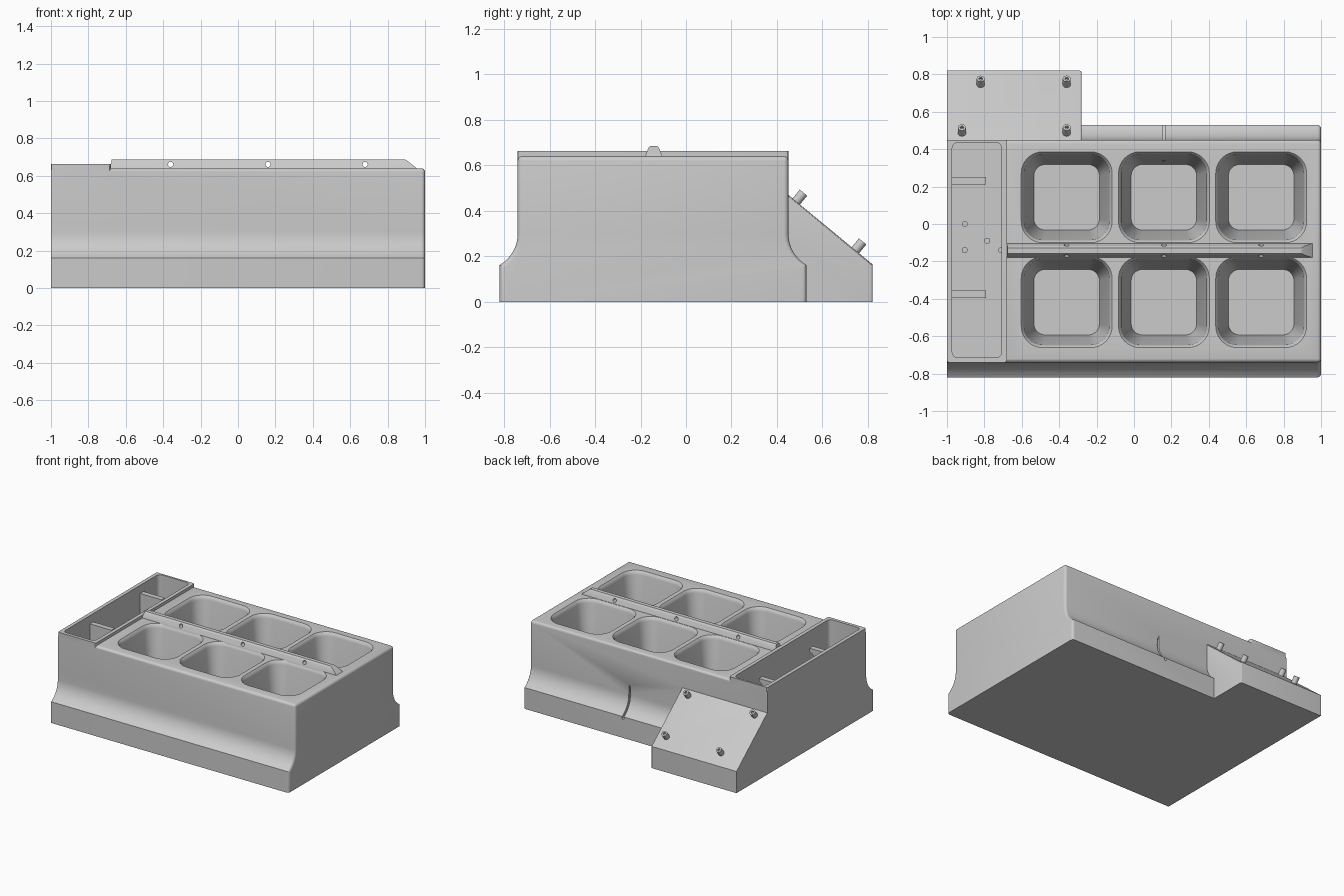
import bpy, bmesh, math
from mathutils import Vector, Matrix

if "Cube" in bpy.data.objects:
    bpy.data.objects.remove(bpy.data.objects["Cube"])

grey = bpy.data.materials.new("plain grey")
grey.diffuse_color = (0.6, 0.6, 0.6, 1)
grey.use_nodes = True
grey.node_tree.nodes["Principled BSDF"].inputs["Base Color"].default_value = grey.diffuse_color


def finish(name, bm):
    bmesh.ops.recalc_face_normals(bm, faces=bm.faces[:])
    me = bpy.data.meshes.new(name)
    bm.to_mesh(me)
    bm.free()
    me.materials.append(grey)
    ob = bpy.data.objects.new(name, me)
    bpy.context.collection.objects.link(ob)
    return ob


def loft(name, rings):
    """Solid through a list of equal-length point rings."""
    bm = bmesh.new()
    vs = [[bm.verts.new(p) for p in r] for r in rings]
    n = len(vs[0])
    for a, b in zip(vs, vs[1:]):
        for i in range(n):
            bm.faces.new((a[i], a[(i + 1) % n], b[(i + 1) % n], b[i]))
    bm.faces.new(vs[0])
    bm.faces.new(vs[-1])
    return finish(name, bm)


def prism_x(name, profile, x0, x1):
    return loft(name, [[(x, y, z) for y, z in profile] for x in (x0, x1)])


def rounded(cx, cy, hx, hy, r, z, seg=6):
    pts = []
    for k, (sx, sy) in enumerate(((1, 1), (-1, 1), (-1, -1), (1, -1))):
        for i in range(seg + 1):
            a = (k + i / seg) * math.pi / 2
            pts.append((cx + sx * (hx - r) + r * math.cos(a),
                        cy + sy * (hy - r) + r * math.sin(a), z))
    return pts


def cylinder(name, centre, axis, r, length, seg=20):
    bm = bmesh.new()
    rot = Vector(axis).to_track_quat('Z', 'Y').to_matrix().to_4x4()
    bmesh.ops.create_cone(bm, cap_ends=True, segments=seg, radius1=r, radius2=r,
                          depth=length, matrix=Matrix.Translation(centre) @ rot)
    return finish(name, bm)


def bevel(ob, rule, width, segments=4):
    """Round every edge whose two end points satisfy the rule."""
    bm = bmesh.new()
    bm.from_mesh(ob.data)
    edges = [e for e in bm.edges if rule(e.verts[0].co, e.verts[1].co)]
    bmesh.ops.bevel(bm, geom=edges, offset=width, segments=segments, profile=0.5,
                    affect='EDGES', clamp_overlap=True)
    bm.to_mesh(ob.data)
    bm.free()


def combine(ob, other, operation):
    bpy.context.view_layer.objects.active = ob
    mod = ob.modifiers.new("cut", 'BOOLEAN')
    mod.operation, mod.solver, mod.object = operation, 'EXACT', other
    bpy.ops.object.modifier_apply(modifier=mod.name)
    bpy.data.objects.remove(other)


# body with flared skirt on front and back
def flare(yc, sign):
    return [(yc + sign * 0.16 * math.cos(a), 0.30 - 0.16 * math.sin(a))
            for a in (math.radians(60 * i / 10) for i in range(11))]


profile = [(-0.82, 0)] + flare(-0.90, 1)[::-1] + [(-0.74, 0.64), (0.45, 0.64)] \
    + flare(0.61, -1) + [(0.53, 0)]
body = prism_x("planter_body", profile, -1, 1)
bevel(body, lambda a, b: (a.x > 0.99 and b.x > 0.99 and a.z + b.z > 0.01)
      or (a.z > 0.63 and b.z > 0.63 and abs(a.x - b.x) > 1), 0.02)

# rear control housing with sloped panel
housing = prism_x("rear_housing", [(0.40, 0), (0.82, 0), (0.82, 0.165), (0.45, 0.47),
                                   (0.40, 0.47)], -1, -0.28)
bevel(housing, lambda a, b: min(a.x, b.x) > -0.29 and min(a.y, b.y) > 0.44
      and a.z + b.z > 0.01, 0.01, 3)
combine(body, housing, 'UNION')

# raised rim of the side tank
rim = loft("tank_rim", [rounded(-0.84, -0.145, 0.16, 0.595, 0.012, z, 3)
                        for z in (0.35, 0.662)])
combine(body, rim, 'UNION')

# side tank cavity
tank = loft("tank_cutter", [rounded(-0.84, -0.14, 0.132, 0.575, 0.03, z, 4)
                            for z in (0.06, 0.75)])
combine(body, tank, 'DIFFERENCE')

# six tapered pots with rounded mouths
COLS = (-0.36, 0.16, 0.68)
for cx in COLS:
    for cy in (0.143, -0.418):
        levels = ((0.12, 0.175, 0.06), (0.612, 0.228, 0.1), (0.628, 0.232, 0.104),
                  (0.64, 0.243, 0.115), (0.66, 0.262, 0.13))
        pot = loft("pot_cutter", [rounded(cx, cy, h, h, r, z, 8) for z, h, r in levels])
        combine(body, pot, 'DIFFERENCE')

# curved cable groove on the back, and its hole in the pot
combine(body, cylinder("groove_cutter", (0.16, 0.61, 0.30), (1, 0, 0), 0.178, 0.014, 64),
        'DIFFERENCE')
combine(body, cylinder("hole_cutter", (0.16, 0.39, 0.30), (0, 1, 0), 0.01, 0.2, 12),
        'DIFFERENCE')

# central watering bar with drilled outlets
bar = loft("watering_bar", [
    [(-0.675 - 0.01 * (z < 0.67), y0, z), (x1, y0, z), (x1, y1, z), (-0.675 - 0.01 * (z < 0.67), y1, z)]
    for z, x1, y0, y1 in ((0.63, 0.965, -0.182, -0.102), (0.64, 0.955, -0.18, -0.104),
                          (0.675, 0.912, -0.166, -0.118), (0.686, 0.895, -0.157, -0.127))])
for cx in COLS:
    combine(bar, cylinder("outlet_cutter", (cx, -0.142, 0.661), (0, 1, 0), 0.014, 0.3, 16),
            'DIFFERENCE')

# knobs standing on the sloped panel
slope = Vector((0, 0.305, 0.37)).normalized()
for i, (x, y) in enumerate(((-0.82, 0.755), (-0.36, 0.755), (-0.92, 0.495), (-0.36, 0.495))):
    foot = Vector((x, y - 0.01, 0.47 - (y - 0.46) * 0.305 / 0.37))
    knob = cylinder(f"panel_knob_{i + 1}", foot + slope * 0.02, slope, 0.021, 0.06)
    combine(knob, cylinder("socket_cutter", foot + slope * 0.05, slope, 0.01, 0.03, 12),
            'DIFFERENCE')

# wedge brackets on the tank wall
for i, y in enumerate((0.23, -0.375)):
    loft(f"tank_bracket_{i + 1}", [
        [(-0.98, y + dy, 0.42), (-0.79, y + dy, 0.58), (-0.79, y + dy, 0.60), (-0.98, y + dy, 0.60)]
        for dy in (-0.02, 0.02)])

# small posts on the tank floor
for i, (x, y) in enumerate(((-0.905, 0.0), (-0.785, -0.09), (-0.905, -0.14), (-0.71, -0.14))):
    cylinder(f"tank_post_{i + 1}", (x, y, 0.08), (0, 0, 1), 0.016, 0.06, 16)

# smooth curved areas, keep sharp edges
for ob in bpy.context.scene.objects:
    ob.select_set(True)
bpy.context.view_layer.objects.active = body
bpy.ops.object.shade_smooth_by_angle(angle=math.radians(30))
